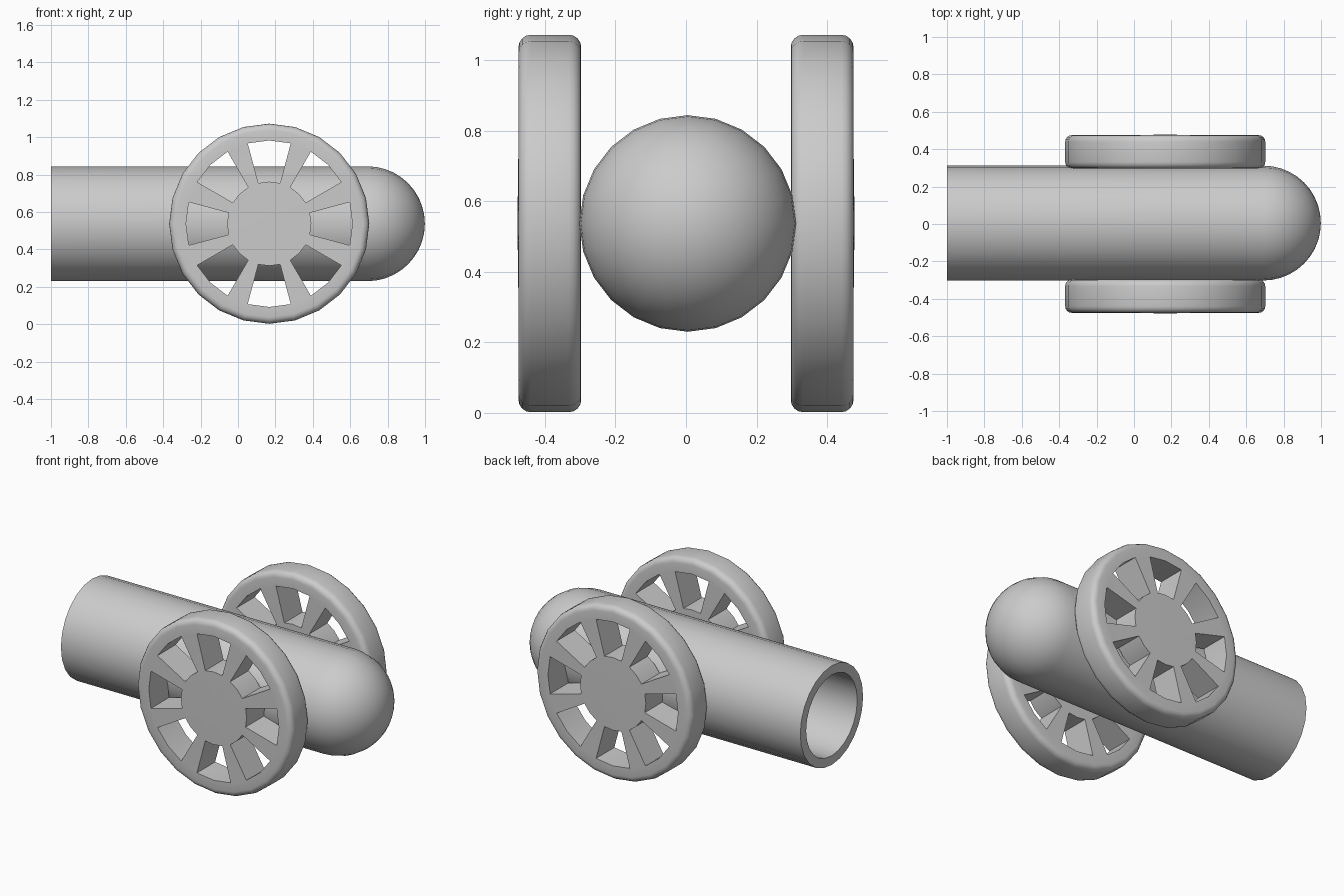
import bpy, bmesh, math

if "Cube" in bpy.data.objects:
    bpy.data.objects.remove(bpy.data.objects["Cube"])

N = 24
ZC = 0.537


def finish(bm, name, angle):
    bmesh.ops.remove_doubles(bm, verts=bm.verts, dist=1e-5)
    bmesh.ops.recalc_face_normals(bm, faces=bm.faces)
    me = bpy.data.meshes.new(name)
    bm.to_mesh(me)
    bm.free()
    ob = bpy.data.objects.new(name, me)
    bpy.context.collection.objects.link(ob)
    bpy.context.view_layer.objects.active = ob
    ob.select_set(True)
    bpy.ops.object.shade_smooth_by_angle(angle=math.radians(angle))
    ob.select_set(False)
    return ob


def ring(bm, r, place):
    return [bm.verts.new(place(r * math.cos(2 * math.pi * i / N),
                               r * math.sin(2 * math.pi * i / N))) for i in range(N)]


def quad(bm, a, b, i):
    j = (i + 1) % N
    bm.faces.new((a[i], a[j], b[j], b[i]))


# barrel: round breech, straight tube, hollow bore
R, BORE, X0, Y0 = 0.307, 0.25, 0.692, 0.005
profile = [(X0 + R * math.cos(a), R * math.sin(a))
           for a in [math.pi / 2 * k / 10 for k in range(1, 11)]]
profile += [(-1, R), (-1, BORE), (X0, BORE)]
bm = bmesh.new()
rings = [ring(bm, r, lambda u, v, x=x: (x, Y0 + u, ZC + v)) for x, r in profile]
for a, b in zip(rings, rings[1:]):
    for i in range(N):
        quad(bm, a, b, i)
tip = bm.verts.new((X0 + R, Y0, ZC))
for i in range(N):
    bm.faces.new((tip, rings[0][i], rings[0][(i + 1) % N]))
bm.faces.new(rings[-1])
finish(bm, "barrel", 40)


# wheel: rounded rim, eight openings two segments wide, domed hub
def wheel(name, side):
    bm = bmesh.new()
    mid, half = 0.386, 0.089
    HUB, RIM, OUT, BEV = 0.225, 0.445, 0.535, 0.035
    arc = [(OUT - BEV + BEV * math.sin(a), half - BEV + BEV * math.cos(a))
           for a in [math.pi / 2 * k / 4 for k in range(5)]]
    front = [(HUB, half), (RIM, half)] + arc
    prof = front + [(r, -y) for r, y in reversed(front)]
    rings = [ring(bm, r, lambda u, v, y=y: (0.167 + u, side * (mid + y), ZC + v))
             for r, y in prof]
    spokes = [i for i in range(N) if i % 3 == 1]
    last = len(rings) - 2
    for k, (a, b) in enumerate(zip(rings, rings[1:])):
        for i in range(N):
            if k not in (0, last) or i in spokes:
                quad(bm, a, b, i)
    hub_f, rim_f, rim_b, hub_b = rings[0], rings[1], rings[-2], rings[-1]
    # opening walls
    for i in range(N):
        if i in spokes:
            for j in (i, (i + 1) % N):
                bm.faces.new((hub_f[j], rim_f[j], rim_b[j], hub_b[j]))
        else:
            quad(bm, hub_f, hub_b, i)
            quad(bm, rim_f, rim_b, i)
    # hub caps
    for loop, y in ((hub_f, half + 0.003), (hub_b, -half)):
        c = bm.verts.new((0.167, side * (mid + y), ZC))
        for i in range(N):
            bm.faces.new((c, loop[i], loop[(i + 1) % N]))
    finish(bm, name, 30)


wheel("wheel_front", -1)
wheel("wheel_back", 1)
